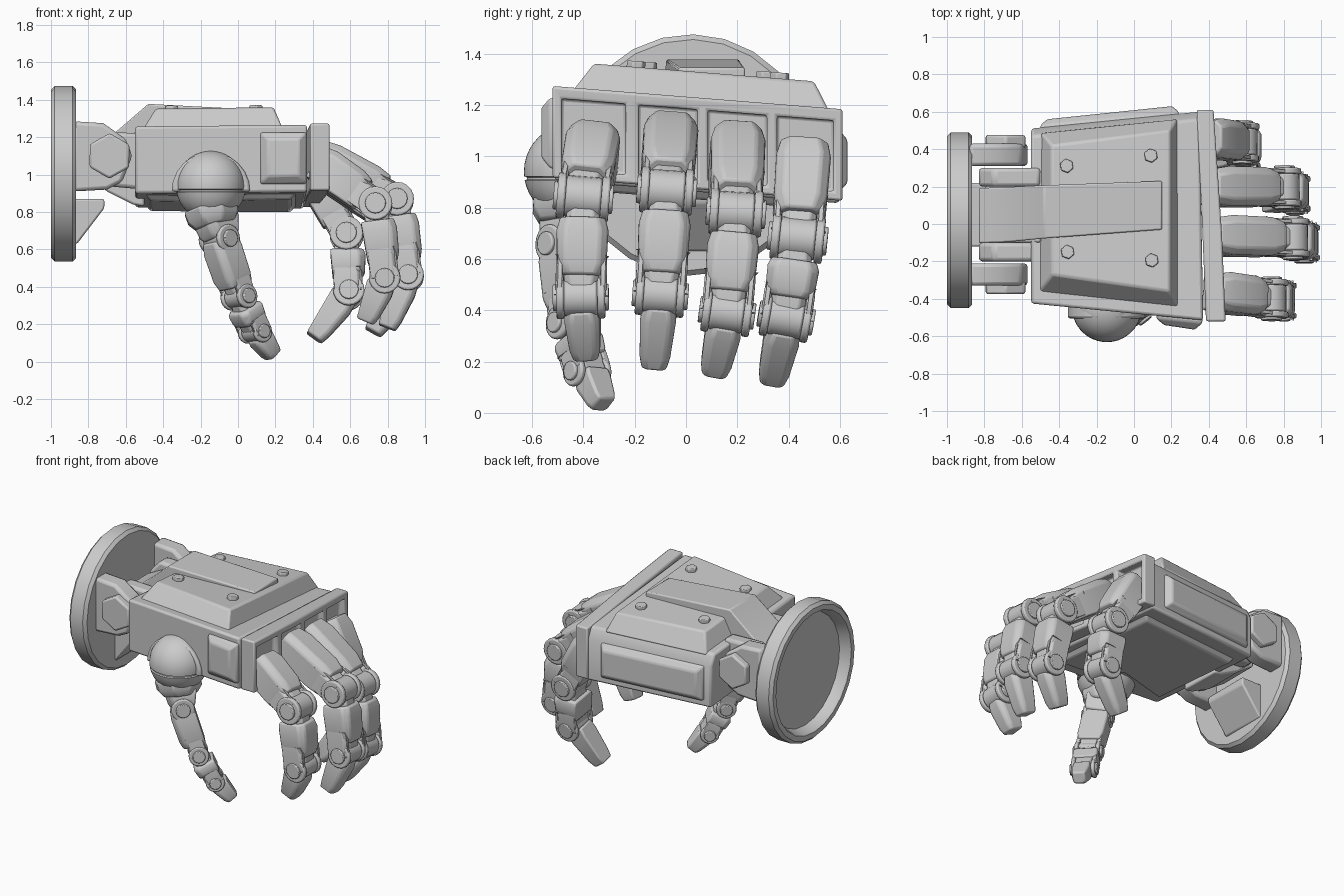
import bpy, bmesh, math
from mathutils import Vector as V

if "Cube" in bpy.data.objects:
    bpy.data.objects.remove(bpy.data.objects["Cube"])

ROLL = -0.08  # palm leans: z changes with y


def loft(name, rings, bevel=0.012, roll=False, caps=True):
    """Skin a row of equal-sized point rings into one solid."""
    bm = bmesh.new()
    rows = [[bm.verts.new((p[0], p[1], p[2] + (ROLL * p[1] if roll else 0))) for p in r] for r in rings]
    n = len(rows[0])
    for a, b in zip(rows, rows[1:]):
        for i in range(n):
            bm.faces.new((a[i], a[(i + 1) % n], b[(i + 1) % n], b[i]))
    if caps:
        bm.faces.new(rows[0])
        bm.faces.new(rows[-1])
    bmesh.ops.recalc_face_normals(bm, faces=bm.faces)
    me = bpy.data.meshes.new(name)
    bm.to_mesh(me)
    bm.free()
    me.shade_smooth()
    me.set_sharp_from_angle(angle=math.radians(32))
    ob = bpy.data.objects.new(name, me)
    bpy.context.collection.objects.link(ob)
    if bevel:
        m = ob.modifiers.new("bevel", 'BEVEL')
        m.width, m.segments, m.limit_method = bevel, 2, 'ANGLE'
        m.angle_limit = math.radians(32)
    return ob


def frame(d, side):
    d = V(d).normalized()
    s = V(side)
    s = (s - d * s.dot(d)).normalized()
    return d, s, d.cross(s)


def lathe(name, c, axis, profile, n=20, bevel=0.0):
    """Turn (distance along axis, radius) points around an axis."""
    d, s, t = frame(axis, (0.01, 0.02, 1))
    rings = [[V(c) + d * h + (s * math.cos(k * math.tau / n) + t * math.sin(k * math.tau / n)) * r
              for k in range(n)] for h, r in profile]
    return loft(name, rings, bevel)


def cyl(name, c, axis, r, h, n=20, bevel=0.008):
    return lathe(name, c, axis, [(-h, r), (h, r)], n, bevel)


def prism_xz(name, pts, y0, y1, bevel=0.012, roll=False):
    return loft(name, [[(x, y, z) for x, z in pts] for y in (y0, y1)], bevel, roll)


def slab(name, lo, hi, z0, z1, bevel=0.012):
    """Two xy outlines joined between two heights, leaning with the palm."""
    return loft(name, [[(x, y, z0) for x, y in lo], [(x, y, z1) for x, y in hi]], bevel, True)


# wrist disc, hollow at the back
lathe("wrist_disc", (0, 0.02, 1.005), (1, 0, 0),
      [(-0.93, 0.01), (-0.93, 0.385), (-0.985, 0.405), (-1, 0.415), (-1, 0.45), (-0.98, 0.47),
       (-0.885, 0.47), (-0.865, 0.45), (-0.865, 0.01)], 24)
prism_xz("wrist_lower_block", [(-0.88, 0.87), (-0.715, 0.87), (-0.715, 0.82), (-0.86, 0.63), (-0.88, 0.63)],
         -0.12, 0.22, 0.015)

# wrist hinge: outer arms and inner lugs mirrored about y = 0.05
arm = [(-0.88, 1.285), (-0.72, 1.275), (-0.6, 1.19), (-0.565, 1.1), (-0.62, 0.96), (-0.7, 0.92), (-0.88, 0.91)]
lug = [(-0.83, 1.14), (-0.75, 1.23), (-0.5, 1.22), (-0.5, 0.92), (-0.72, 0.94), (-0.83, 1.03)]
for s in (-1, 1):
    prism_xz("wrist_arm", arm, 0.05 + s * 0.26, 0.05 + s * 0.38, 0.02)
    prism_xz("wrist_lug", lug, 0.05 + s * 0.15, 0.05 + s * 0.25, 0.02)
    cyl("wrist_bolt", (-0.687, 0.05 + s * 0.39, 1.10), (0, 1, 0), 0.122, 0.035, 6, 0.012)

# strap running from the hinge over the back of the hand
strap = [(0.15, 1.345, 0.1, 0.13), (-0.48, 1.378, 0.065, 0.142), (-0.68, 1.205, 0.05, 0.147), (-0.83, 1.13, 0.045, 0.147)]
low = [1.25, 1.2, 0.9, 1.0]
loft("hand_strap", [[(x, c - w, z), (x, c + w, z), (x, c + w, l), (x, c - w, l)]
                    for (x, z, c, w), l in zip(strap, low)], 0.008)
prism_xz("hinge_core", [(-0.8, 1.1), (-0.5, 1.25), (-0.5, 0.83), (-0.56, 0.84), (-0.7, 0.91), (-0.8, 1.0)], -0.1, 0.2)

# palm body, top cover, underside pad
body = [(-0.55, -0.425), (0.37, -0.515), (0.35, 0.6), (-0.55, 0.51)]
top = [(-0.55, -0.425), (0.37, -0.515), (0.35, 0.56), (-0.55, 0.47)]
loft("palm_body", [[(x, y, z) for x, y in o] for o, z in ((body, 0.865), (body, 1.15), (top, 1.225))], 0.015, True)
slab("top_cover", [(-0.51, -0.37), (0.24, -0.45), (0.235, 0.565), (-0.5, 0.49)],
     [(-0.44, -0.27), (0.19, -0.36), (0.19, 0.5), (-0.44, 0.42)], 1.21, 1.332)
slab("palm_pad", [(-0.5, -0.36), (-0.1, -0.25), (0.05, -0.4), (0.32, -0.42), (0.32, 0.5), (-0.5, 0.42)],
     [(-0.47, -0.31), (-0.1, -0.2), (0.07, -0.36), (0.28, -0.38), (0.28, 0.46), (-0.47, 0.38)], 0.88, 0.835)
for x, y in ((-0.36, 0.31), (0.09, 0.365), (-0.355, -0.15), (0.095, -0.195)):
    cyl("cover_bolt", (x, y, 1.335 + ROLL * y), (0, -ROLL, 1), 0.038, 0.02, 6, 0.005)


def side_panel(name, x0, x1, z0, z1, ya, yb, out, inset):
    """Raised panel on a side wall; ya and yb are the wall y at x0 and x1."""
    def ring(i, o):
        return [(x0 + i, ya + o, z0 + i), (x1 - i, yb + o, z0 + i), (x1 - i, yb + o, z1 - i), (x0 + i, ya + o, z1 - i)]
    loft(name, [ring(0, -out * 0.5), ring(0, out * 0.3), ring(inset, out)], 0.01, True)


side_panel("rear_side_panel", -0.5, 0.24, 0.91, 1.15, 0.515, 0.585, 0.045, 0.035)
side_panel("front_side_pad", 0.12, 0.365, 0.91, 1.185, -0.49, -0.515, -0.05, 0.04)

# knuckle plate with four sockets
plate = [(0.385, -0.52), (0.49, -0.52), (0.47, -0.05), (0.425, 0.61), (0.335, 0.61), (0.36, 0.1)]
kp = slab("knuckle_plate", plate, plate, 0.875, 1.232, 0.015)
kp.modifiers.clear()
cutters = bpy.data.collections.new("cutters")
bpy.context.scene.collection.children.link(cutters)
for y0, y1, x in ((-0.485, -0.235, 0.43), (-0.185, 0.045, 0.42), (0.085, 0.315, 0.395), (0.355, 0.575, 0.375)):
    q = [(x, y0), (0.7, y0), (0.7, y1), (x, y1)]
    c = slab("socket_cutter", q, q, 0.91, 1.185, 0)
    c.hide_render = True
    c.hide_viewport = False
    c.display_type = 'WIRE'
    m = kp.modifiers.new("socket", 'BOOLEAN')
    m.object, m.solver, m.operation = c, 'EXACT', 'DIFFERENCE'
m = kp.modifiers.new("bevel", 'BEVEL')
m.width, m.segments, m.limit_method = 0.01, 2, 'ANGLE'


def segment(name, p, q, side, a, b, w, t, shift=0.0, bevel=0.01):
    """Chamfered finger block between p and q, trimmed by a and b; w and t are (start, end)."""
    p, q = V(p), V(q)
    d, s, n = frame(q - p, side)
    L = (q - p).length
    rings = []
    for f in (0, 0.22, 0.8, 1):
        c = p + d * (a + (L - a - b) * f) + n * shift
        k = 0.86 if f in (0, 1) else 1
        hw, ht = (w[0] + (w[1] - w[0]) * f) / 2 * k, (t[0] + (t[1] - t[0]) * f) / 2
        top_, e = ht * k, ht * 0.35
        rings.append([c + s * u + n * v for u, v in ((-hw, -ht), (hw, -ht), (hw, top_ - e),
                                                     (hw - e, top_), (e - hw, top_), (-hw, top_ - e))])
    return loft(name, rings, bevel)


def joint(name, c, d, side, w, r):
    s = frame(d, side)[1]
    cyl(name + "_hub", c, s, r * 0.9, w * 0.34, 20)
    for k in (-1, 1):
        cyl(name + "_fork_ring", V(c) + s * k * w * 0.42, s, r, w * 0.08, 20)
        cyl(name + "_pin", V(c) + s * k * w * 0.5, s, r * 0.62, 0.014, 16, 0.005)


def digit(name, pts, side, w, t, r):
    """Three linked segments with a pinned joint between each pair."""
    b, j1, j2, tip = [V(p) for p in pts]
    segment(name + "_proximal", b, j1, side, 0, r * 0.95, (w * 1.05, w), (t * 1.1, t * 1.05), 0.01)
    segment(name + "_middle", j1, j2, side, r * 0.95, r * 0.9, (w, w * 0.93), (t, t * 0.9), 0.005)
    segment(name + "_distal", j2, tip, side, r * 0.4, 0, (w * 0.72, w * 0.55), (t * 0.85, t * 0.55))
    for part, p, q in (("_proximal_core", b, j1), ("_middle_core", j1, j2)):
        segment(name + part, p, q, side, 0.02, 0, (w * 0.66,) * 2, (t * 0.7,) * 2, 0, 0.006)
        d, s, n = frame(q - p, side)
        for k in (-1, 1):  # fork cheeks reaching the next joint
            o = s * k * w * 0.41
            segment(name + "_fork", p + o, q + o, side, (q - p).length * 0.6, 0, (w * 0.15,) * 2, (r * 1.7,) * 2, 0, 0.004)
    joint(name + "_joint_1", j1, j2 - b, side, w, r)
    joint(name + "_joint_2", j2, tip - j1, side, w * 0.93, r * 0.93)


# four fingers
Y = (0, 1, ROLL)
fingers = {
    "index": ((0.42, -0.36, 1.06), (0.735, -0.40, 0.84), (0.785, -0.41, 0.45), (0.685, -0.39, 0.215)),
    "middle": ((0.42, -0.06, 1.09), (0.85, -0.075, 0.865), (0.91, -0.10, 0.46), (0.80, -0.125, 0.18)),
    "ring": ((0.40, 0.20, 1.06), (0.805, 0.195, 0.78), (0.86, 0.16, 0.39), (0.725, 0.11, 0.155)),
    "pinky": ((0.38, 0.46, 1.03), (0.58, 0.435, 0.68), (0.59, 0.39, 0.37), (0.41, 0.335, 0.125)),
}
for k, pts in fingers.items():
    digit(k + "_finger", pts, Y, 0.205, 0.19, 0.09)

# thumb: arch, ball in two halves with a seam, collar and segments
C = V((-0.145, -0.445, 0.94))
arch = [(C.x + 0.21 * math.cos(a * math.pi / 12), C.z - 0.03 + 0.21 * math.sin(a * math.pi / 12)) for a in range(13)]
prism_xz("thumb_arch", arch, -0.4, -0.505, 0.012)
R = 0.187
ball = [(R * math.sin(a), max(R * math.cos(a), 0.002)) for a in [math.radians(-90 + 9 * i) for i in range(21)]]
seam = [(-0.034, R * 0.985), (-0.03, R * 0.94), (-0.022, R * 0.94), (-0.018, R * 0.995)]
prof = [p for p in ball if p[0] < -0.035] + seam + [p for p in ball if p[0] > -0.015]
lathe("thumb_ball", C, (0, 0, 1), prof, 32)
T = (0.65, -0.76, 0)
j1 = V((-0.1, -0.475, 0.655))
lathe("thumb_collar", (-0.14, -0.455, 0.8), j1 - V((-0.14, -0.455, 0.8)), [(-0.03, 0.155), (0.03, 0.15), (0.075, 0.115)], 8, 0.01)
segment("thumb_root", (-0.14, -0.455, 0.8), j1, T, 0.02, 0, (0.19, 0.16), (0.22, 0.16))
joint("thumb_root_joint", j1, (0.1, 0, -1), T, 0.175, 0.075)
digit("thumb", (j1, (0.005, -0.445, 0.345), (0.09, -0.385, 0.16), (0.185, -0.325, 0.03)), T, 0.165, 0.15, 0.065)
